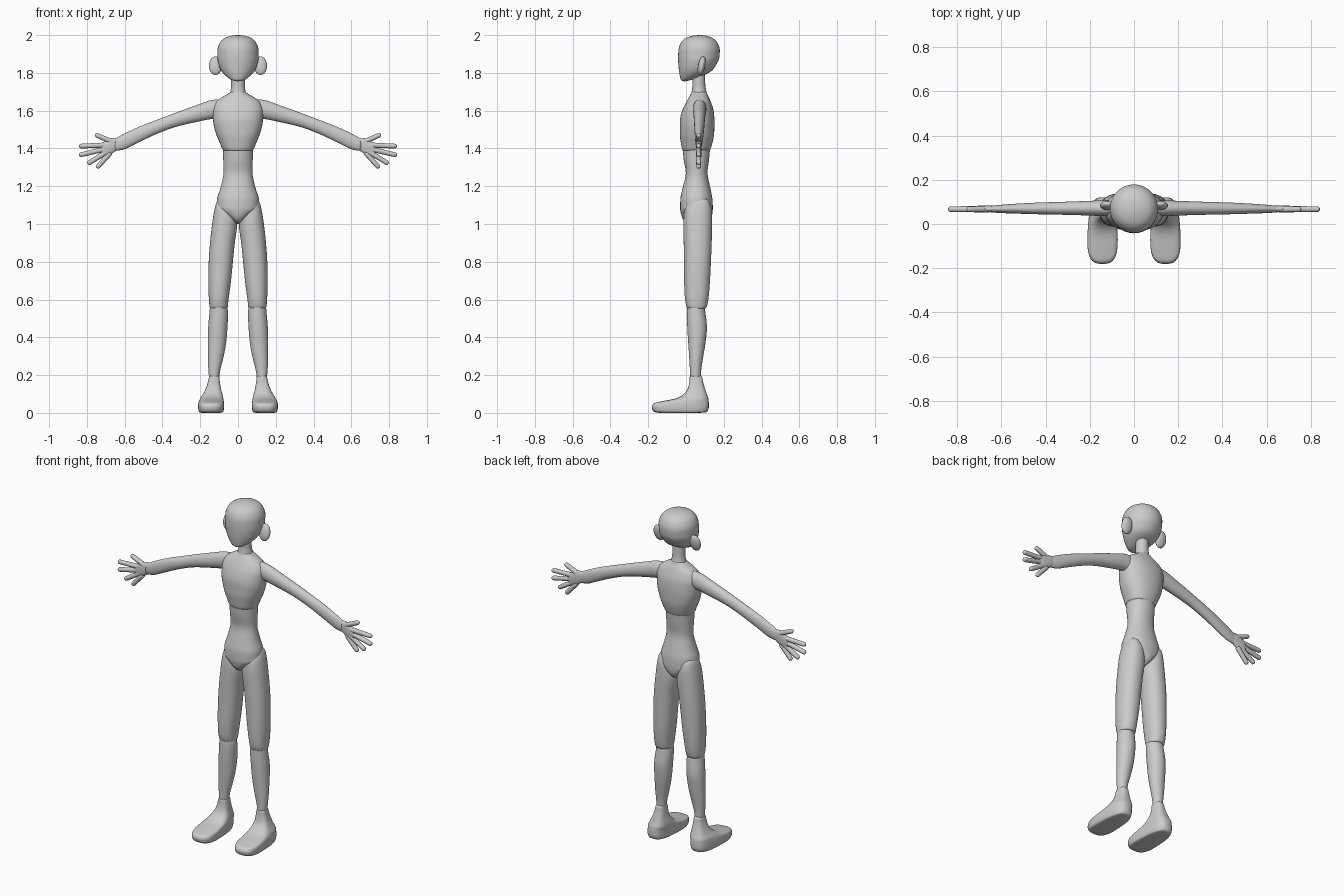
import bpy, math
from mathutils import Vector, Matrix

SEG = 36


def tangents(ts, vs):
    """Monotone tangents so that profiles stay smooth without overshoot."""
    d = [(vs[i + 1] - vs[i]) / (ts[i + 1] - ts[i]) for i in range(len(ts) - 1)]
    mid = [0 if a * b <= 0 else 2 * a * b / (a + b) for a, b in zip(d, d[1:])]
    return [d[0]] + mid + [d[-1]]


def smooth_rows(rows, steps):
    idx = list(range(len(rows)))
    cols = list(zip(*rows))
    tans = [tangents(idx, c) for c in cols]
    out = []
    for i in idx[:-1]:
        for k in range(steps):
            s = k / steps
            h0, h1 = 2 * s**3 - 3 * s**2 + 1, s**3 - 2 * s**2 + s
            h2, h3 = 3 * s**2 - 2 * s**3, s**3 - s**2
            out.append([c[i] * h0 + t[i] * h1 + c[i + 1] * h2 + t[i + 1] * h3
                        for c, t in zip(cols, tans)])
    return out + [list(rows[-1])]


def loft_data(rows, power=2.0, steps=4, taper=0.0, seg=SEG):
    """Rows are (height, xmin, xmax, ymin, ymax); returns verts and faces."""
    verts, faces = [], []
    rings = smooth_rows(rows, steps)
    for z, x0, x1, y0, y1 in rings:
        for k in range(seg):
            a = 2 * math.pi * k / seg
            c, s = math.cos(a), math.sin(a)
            u = math.copysign(abs(c) ** (2 / power), c)
            v = math.copysign(abs(s) ** (2 / power), s)
            w = 1 - taper * (v + 1) / 2
            verts.append(Vector(((x0 + x1) / 2 + u * w * (x1 - x0) / 2,
                                 (y0 + y1) / 2 + v * (y1 - y0) / 2, z)))
    for r in range(len(rings) - 1):
        for k in range(seg):
            n = (k + 1) % seg
            faces.append((r * seg + k, r * seg + n, (r + 1) * seg + n, (r + 1) * seg + k))
    faces.append(tuple(reversed(range(seg))))
    faces.append(tuple(range((len(rings) - 1) * seg, len(rings) * seg)))
    return verts, faces


def make(name, verts, faces, mirror=False):
    me = bpy.data.meshes.new(name)
    me.from_pydata([tuple(v) for v in verts], [], faces)
    ob = bpy.data.objects.new(name, me)
    bpy.context.collection.objects.link(ob)
    if me.polygons:
        import bmesh
        bm = bmesh.new()
        bm.from_mesh(me)
        bmesh.ops.recalc_face_normals(bm, faces=bm.faces)
        bm.to_mesh(me)
        bm.free()
        me.polygons.foreach_set("use_smooth", [True] * len(me.polygons))
    if mirror:
        m = ob.modifiers.new("mirror", 'MIRROR')
        m.use_mirror_merge = False
    return ob


def loft(name, rows, mirror=False, **kw):
    return make(name, *loft_data(rows, **kw), mirror=mirror)


def sym(rows):
    return [(z, -w, w, a, b) for z, w, a, b in rows]


# Head: rounded skull narrowing forward to the chin
loft("head", sym([
    (1.755, .003, -.012, -.006), (1.762, .033, -.026, .025), (1.78, .06, -.032, .075),
    (1.81, .088, -.037, .135), (1.84, .101, -.04, .158), (1.88, .109, -.042, .176),
    (1.92, .109, -.04, .179), (1.96, .096, -.027, .166), (1.985, .07, .0, .14),
    (1.998, .028, .043, .10), (2.0, .003, .069, .075)]))

# Ears: flattened discs
v, f = loft_data([(-math.cos(math.pi * i / 8), -max(.02, math.sin(math.pi * i / 8)),
                   max(.02, math.sin(math.pi * i / 8)), -max(.02, math.sin(math.pi * i / 8)),
                   max(.02, math.sin(math.pi * i / 8))) for i in range(9)], steps=2, seg=24)
M = (Matrix.Translation((.119, .083, 1.838)) @ Matrix.Rotation(-.2, 4, 'X')
     @ Matrix.Diagonal((.035, .019, .05, 1)))
make("ear", [M @ p for p in v], f, mirror=True)

# Neck
loft("neck", sym([(1.66, .06, .02, .12), (1.70, .041, .03, .108),
                  (1.74, .036, .034, .102), (1.84, .036, .034, .10)]))

# Chest shell
loft("chest", sym([
    (1.385, .06, -.005, .11), (1.39, .078, -.018, .125), (1.43, .097, -.027, .14),
    (1.48, .117, -.033, .149), (1.54, .131, -.033, .151), (1.60, .134, -.02, .146),
    (1.64, .122, -.002, .134), (1.665, .095, .012, .124), (1.685, .06, .024, .114),
    (1.70, .038, .032, .108)]), power=2.25)

# Abdomen and pelvis
loft("abdomen_and_pelvis", sym([
    (1.0, .006, .02, .09), (1.02, .032, -.012, .125), (1.05, .075, -.026, .139),
    (1.085, .112, -.031, .142), (1.13, .111, -.03, .14), (1.19, .093, -.018, .129),
    (1.27, .077, -.001, .114), (1.34, .078, -.012, .122), (1.43, .082, -.02, .13)]),
    power=2.15)

# Thighs
loft("thigh", [
    (.55, .065, .14, .02, .095), (.555, .056, .149, .007, .106), (.60, .05, .154, -.005, .118),
    (.70, .037, .157, -.01, .127), (.80, .027, .155, -.011, .132), (.90, .017, .148, -.012, .136),
    (1.0, .004, .137, -.013, .138), (1.07, .012, .126, -.008, .136),
    (1.12, .04, .112, .02, .122), (1.14, .065, .095, .05, .1)], mirror=True, power=2.15)

# Shins
loft("shin", [
    (.18, .10, .153, .022, .078), (.22, .095, .156, .021, .08), (.29, .078, .16, .017, .09),
    (.37, .063, .16, .012, .103), (.45, .056, .158, .007, .111), (.52, .053, .152, .005, .104),
    (.57, .058, .147, .006, .096), (.60, .075, .13, .03, .08)], mirror=True)

# Feet
loft("foot", [
    (.0, .09, .195, -.14, .07), (.004, .075, .21, -.165, .108), (.015, .069, .216, -.177, .117),
    (.032, .067, .218, -.181, .121), (.05, .067, .217, -.171, .121), (.062, .069, .213, -.125, .12),
    (.078, .072, .205, -.05, .118), (.10, .078, .19, -.012, .11), (.13, .087, .174, .01, .1),
    (.165, .093, .162, .018, .09), (.19, .097, .156, .02, .085), (.198, .105, .148, .03, .075)],
    mirror=True, power=2.9, taper=.22)

# Arms: lofted along x, rows give (x, z range, y range)
def side_loft(name, rows, **kw):
    v, f = loft_data(rows, **kw)
    return make(name, [(p.z, p.y, p.x) for p in v], f, mirror=True)


side_loft("arm", [
    (.07, 1.59, 1.64, .05, .095), (.10, 1.56, 1.66, .036, .108), (.14, 1.556, 1.656, .036, .107),
    (.22, 1.54, 1.629, .039, .104), (.33, 1.514, 1.589, .042, .10), (.43, 1.477, 1.551, .044, .097),
    (.53, 1.43, 1.512, .047, .092), (.61, 1.393, 1.474, .05, .086), (.65, 1.387, 1.452, .053, .082)])

# Palms
side_loft("palm", [
    (.63, 1.40, 1.455, .055, .082), (.66, 1.378, 1.456, .053, .083), (.69, 1.362, 1.447, .052, .083),
    (.715, 1.358, 1.432, .054, .082), (.73, 1.37, 1.42, .06, .076)], power=2.3)

# Fingers and thumb: tapered capsules fanned in the x-z plane
fingers = [((.655, 1.43), (.757, 1.474)), ((.69, 1.418), (.842, 1.412)),
           ((.69, 1.40), (.842, 1.364)), ((.685, 1.388), (.797, 1.318)),
           ((.675, 1.378), (.748, 1.296))]
for i, (a, b) in enumerate(fingers):
    p, q = Vector((a[0], .067, a[1])), Vector((b[0], .067, b[1]))
    L = (q - p).length
    prof = [(0, .008), (.006, .014), (L * .5, .0135), (L - .012, .0125), (L - .004, .009), (L, .001)]
    v, f = loft_data([(t, -r, r, -r, r) for t, r in prof], steps=3, seg=14)
    M = Matrix.Translation(p) @ (q - p).to_track_quat('Z', 'Y').to_matrix().to_4x4()
    make("thumb" if i == 0 else f"finger_{i}", [M @ c for c in v], f, mirror=True)
